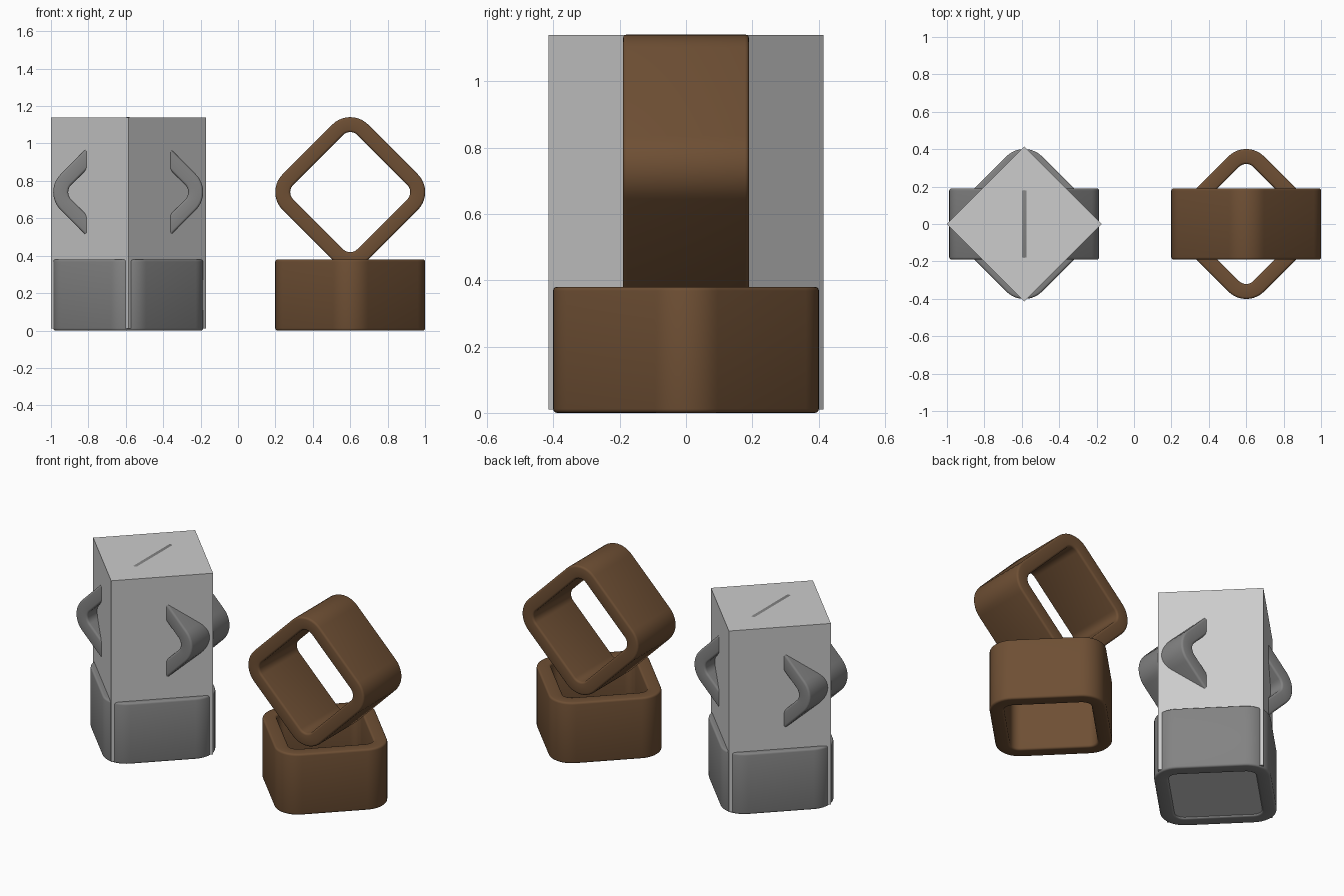
import bpy, math
from mathutils import Matrix, Vector

if "Cube" in bpy.data.objects:
    bpy.data.objects.remove(bpy.data.objects["Cube"])


def material(name, rgb):
    m = bpy.data.materials.new(name)
    m.diffuse_color = (*rgb, 1)
    m.use_nodes = True
    m.node_tree.nodes["Principled BSDF"].inputs["Base Color"].default_value = m.diffuse_color
    return m


BROWN = material("brown", (0.156, 0.078, 0.034))
GREY = material("mid grey", (0.227, 0.227, 0.227))
LIGHT = material("light grey", (0.604, 0.604, 0.604))

INNER, R_IN, WALL, DEPTH, EDGE = 0.243, 0.055, 0.08, 0.38, 0.012


def rounded_square(h, r, seg=10):
    """Outline of a square with half side h and corner radius r."""
    pts = []
    for k in range(4):
        base = k * math.pi / 2
        c = Matrix.Rotation(base, 2) @ Vector((h - r, h - r))
        for i in range(seg + 1):
            a = base + i / seg * math.pi / 2
            pts.append((c.x + r * math.cos(a), c.y + r * math.sin(a)))
    return pts


def wall_section(seg=3):
    """Rounded rectangle: (offset from inner face, height)."""
    pts = []
    corners = [(WALL - EDGE, DEPTH / 2 - EDGE), (EDGE, DEPTH / 2 - EDGE),
               (EDGE, EDGE - DEPTH / 2), (WALL - EDGE, EDGE - DEPTH / 2)]
    for k, (o, z) in enumerate(corners):
        for i in range(seg + 1):
            a = (k + i / seg) * math.pi / 2
            pts.append((o + EDGE * math.cos(a), z + EDGE * math.sin(a)))
    return pts


def add_mesh(name, verts, faces, mat, matrix):
    me = bpy.data.meshes.new(name)
    me.from_pydata(verts, [], faces)
    me.materials.append(mat)
    me.transform(matrix)
    ob = bpy.data.objects.new(name, me)
    bpy.context.collection.objects.link(ob)
    return ob


def ring(name, mat, loc, upright):
    verts, faces = [], []
    section = wall_section()
    for o, z in section:
        verts += [(x, y, z) for x, y in rounded_square(INNER + o, R_IN + o)]
    m, n = len(section), len(verts) // len(section)
    for j in range(m):
        for i in range(n):
            a, b = j * n, (j + 1) % m * n
            i2 = (i + 1) % n
            faces.append((a + i, a + i2, b + i2, b + i))
    mat4 = Matrix.Rotation(math.pi / 4, 4, 'Z')
    if upright:
        mat4 = Matrix.Rotation(math.pi / 2, 4, 'X') @ mat4
    ob = add_mesh(name, verts, faces, mat, Matrix.Translation(loc) @ mat4)
    bpy.ops.object.select_all(action='DESELECT')
    ob.select_set(True)
    bpy.context.view_layer.objects.active = ob
    bpy.ops.object.shade_smooth_by_angle(angle=math.radians(40))


# Two pairs of rings: one lying flat, one standing on its corner
for label, mat, x in (("brown", BROWN, 0.6), ("grey", GREY, -0.587)):
    ring(label + "_lower_ring", mat, (x, 0, DEPTH / 2), False)
    ring(label + "_upper_ring", mat, (x, 0, 0.74), True)

# Square block turned 45 degrees through the grey rings
d, cx = 0.414, -0.586
outline = [(d, 0), (0, d), (-d, 0), (0, -d)]
block_verts = [(x, y, z) for z in (0.01, 1.14) for x, y in outline]
block_faces = [(3, 2, 1, 0), (4, 5, 6, 7)] + [
    (i, (i + 1) % 4, (i + 1) % 4 + 4, i + 4) for i in range(4)]
add_mesh("block", block_verts, block_faces, LIGHT, Matrix.Translation((cx, 0, 0)))
